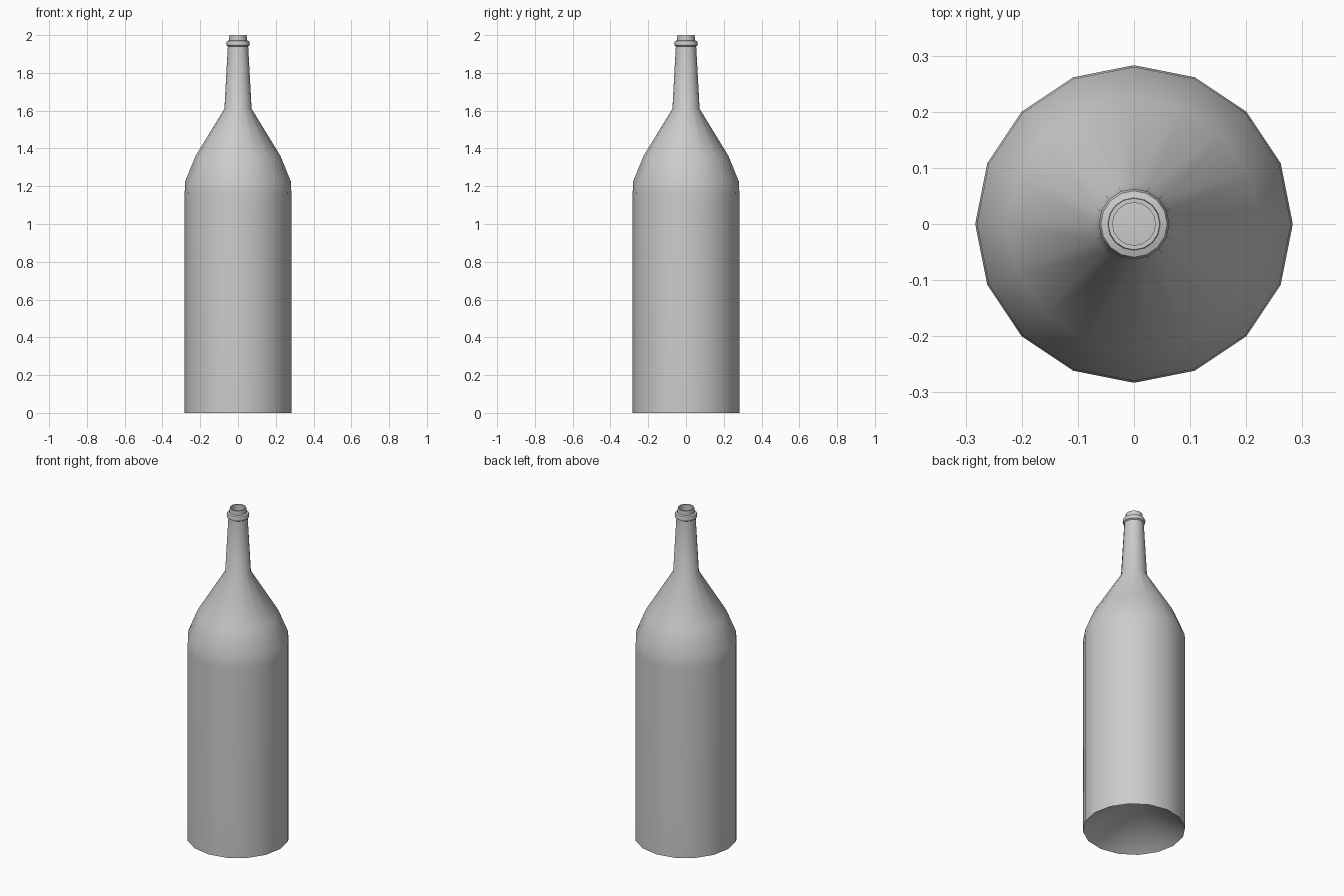
import bpy, bmesh, math

if "Cube" in bpy.data.objects:
    bpy.data.objects.remove(bpy.data.objects["Cube"])

SIDES = 16


def lathe(name, profile, sides=SIDES):
    """Revolve (radius, z) points about z; a zero radius makes a pole."""
    bm = bmesh.new()
    rings = []
    for r, z in profile:
        if r == 0:
            rings.append([bm.verts.new((0, 0, z))] * sides)
        else:
            rings.append([bm.verts.new((r * math.cos(2 * math.pi * i / sides),
                                        r * math.sin(2 * math.pi * i / sides), z))
                          for i in range(sides)])
    for a, b in zip(rings, rings[1:]):
        for i in range(sides):
            j = (i + 1) % sides
            quad = list(dict.fromkeys((a[i], a[j], b[j], b[i])))
            bm.faces.new(quad)
    mesh = bpy.data.meshes.new(name)
    bm.to_mesh(mesh)
    bm.free()
    obj = bpy.data.objects.new(name, mesh)
    bpy.context.collection.objects.link(obj)
    bpy.ops.object.select_all(action='DESELECT')
    obj.select_set(True)
    bpy.context.view_layer.objects.active = obj
    bpy.ops.object.shade_smooth_by_angle(angle=math.radians(35))
    return obj


lathe("bottle", [
    # punt pushed up into the base
    (0, 0.18), (0.283, 0),
    # body and shoulder
    (0.283, 1.15), (0.28, 1.225), (0.225, 1.36), (0.072, 1.61),
    # neck
    (0.054, 1.94),
    # collar ring
    (0.061, 1.945), (0.063, 1.957), (0.059, 1.968), (0.047, 1.972),
    # lip and inside of the mouth
    (0.046, 2.0), (0.038, 2.0), (0.038, 1.93),
])
